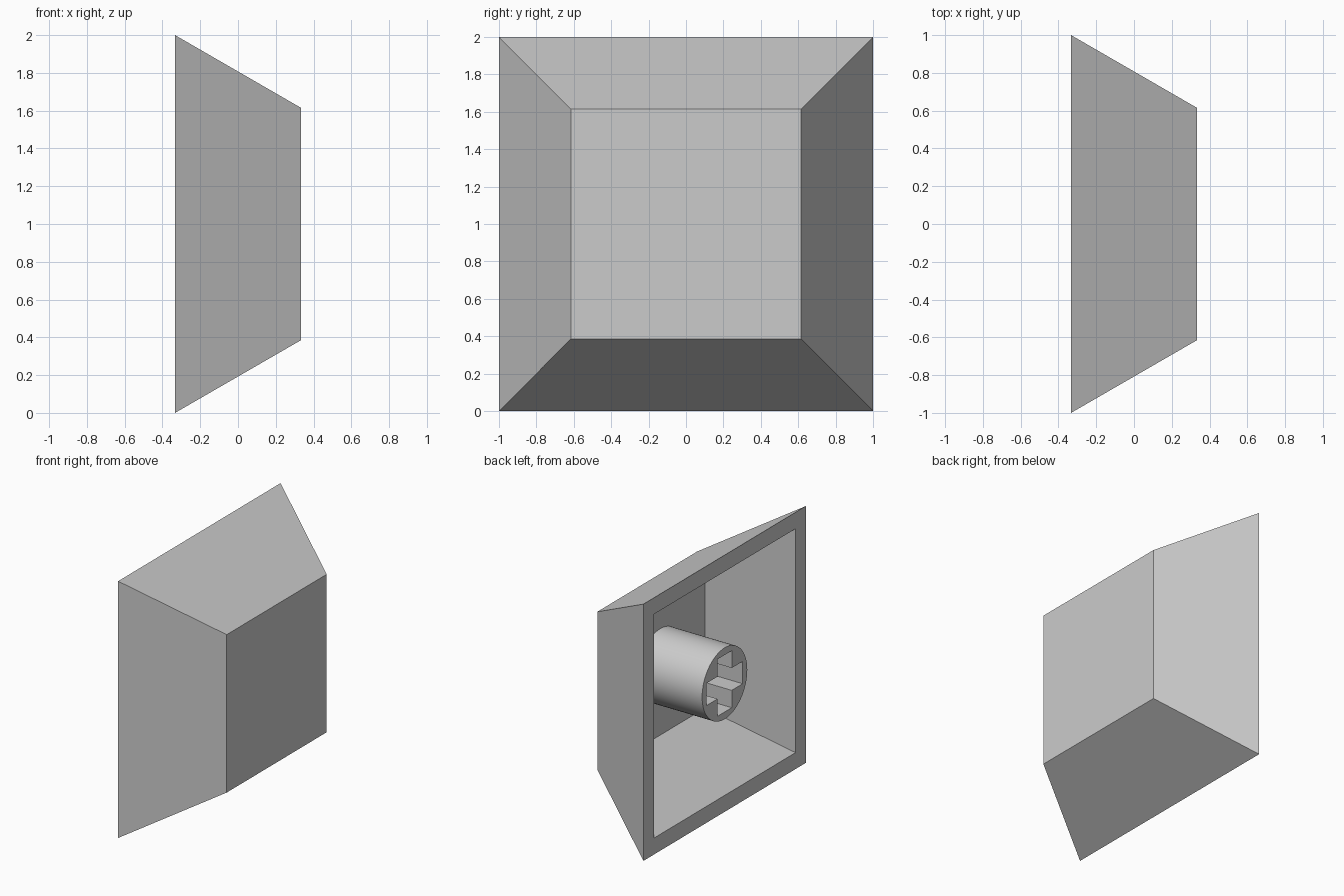
import bpy, bmesh, math
from mathutils import Matrix, Vector

HALF_DEPTH = 1 / 3      # half of the extent along x
WALL = 1 / 9            # shell thickness, measured square to each face
SLOPE = math.tan(math.radians(30))
STEM_RADIUS = 0.278
ARM_LENGTH, ARM_HALF_WIDTH = 0.222, 0.087
MID_Z = 1.0

cube = bpy.data.objects.get("Cube")
if cube:
    bpy.data.objects.remove(cube, do_unlink=True)

grey = bpy.data.materials.new("light grey plastic")
grey.use_nodes = True
colour = (0.6, 0.6, 0.6, 1)
grey.diffuse_color = colour
grey.node_tree.nodes["Principled BSDF"].inputs["Base Color"].default_value = colour


def finish(bm, name):
    bmesh.ops.recalc_face_normals(bm, faces=bm.faces)
    mesh = bpy.data.meshes.new(name)
    bm.to_mesh(mesh)
    bm.free()
    mesh.materials.append(grey)
    obj = bpy.data.objects.new(name, mesh)
    bpy.context.collection.objects.link(obj)
    return obj


def square(bm, x, half):
    corners = ((-1, -1), (1, -1), (1, 1), (-1, 1))
    return [bm.verts.new((x, half * y, MID_Z + half * z)) for y, z in corners]


def bridge(bm, a, b):
    for i in range(4):
        j = (i + 1) % 4
        bm.faces.new((a[i], a[j], b[j], b[i]))


# Hollow tapered shell, open towards -x
bm = bmesh.new()
inner_base = 1 - WALL / math.cos(math.radians(30))
inner_depth = 2 * HALF_DEPTH - WALL
rim = square(bm, -HALF_DEPTH, 1)
cap = square(bm, HALF_DEPTH, 1 - 2 * HALF_DEPTH * SLOPE)
inner_rim = square(bm, -HALF_DEPTH, inner_base)
inner_cap = square(bm, HALF_DEPTH - WALL, inner_base - inner_depth * SLOPE)
bridge(bm, rim, cap)
bridge(bm, rim, inner_rim)
bridge(bm, inner_rim, inner_cap)
bm.faces.new(cap)
bm.faces.new(inner_cap)
finish(bm, "cap_shell")

# Round stem, flush with the rim and sunk slightly into the cap
stem_end = HALF_DEPTH - WALL / 2
length = stem_end + HALF_DEPTH
bm = bmesh.new()
bmesh.ops.create_cone(
    bm, cap_ends=True, segments=64, radius1=STEM_RADIUS, radius2=STEM_RADIUS, depth=length,
    matrix=Matrix.Translation((stem_end - length / 2, 0, MID_Z))
    @ Matrix.Rotation(math.pi / 2, 4, "Y"))
stem = finish(bm, "stem")

# Cross-shaped socket cutter, reaching down to the inside of the cap
bm = bmesh.new()
start = -HALF_DEPTH - WALL
h, w = ARM_LENGTH, ARM_HALF_WIDTH
outline = []
for quarter in range(4):
    turn = Matrix.Rotation(quarter * math.pi / 2, 3, "X")
    for y, z in ((h, -w), (h, w), (w, w)):
        outline.append(bm.verts.new(turn @ Vector((start, y, z)) + Vector((0, 0, MID_Z))))
profile = bm.faces.new(outline)
extruded = bmesh.ops.extrude_face_region(bm, geom=[profile])["geom"]
bmesh.ops.translate(bm, vec=(HALF_DEPTH - WALL - start, 0, 0),
                    verts=[v for v in extruded if isinstance(v, bmesh.types.BMVert)])
if not any(len(f.verts) == 12 and f.calc_center_median().x < start + 0.01 for f in bm.faces):
    bm.faces.new(outline)
cutter = finish(bm, "socket_cutter")
cutter.hide_render = True

# Cut the socket, then smooth only the round side
socket = stem.modifiers.new("socket", "BOOLEAN")
socket.object = cutter
socket.operation = "DIFFERENCE"
socket.solver = "EXACT"
bpy.ops.object.select_all(action="DESELECT")
stem.select_set(True)
bpy.context.view_layer.objects.active = stem
bpy.ops.object.modifier_apply(modifier=socket.name)
bpy.data.objects.remove(cutter, do_unlink=True)
bpy.ops.object.shade_smooth_by_angle(angle=math.radians(30))
